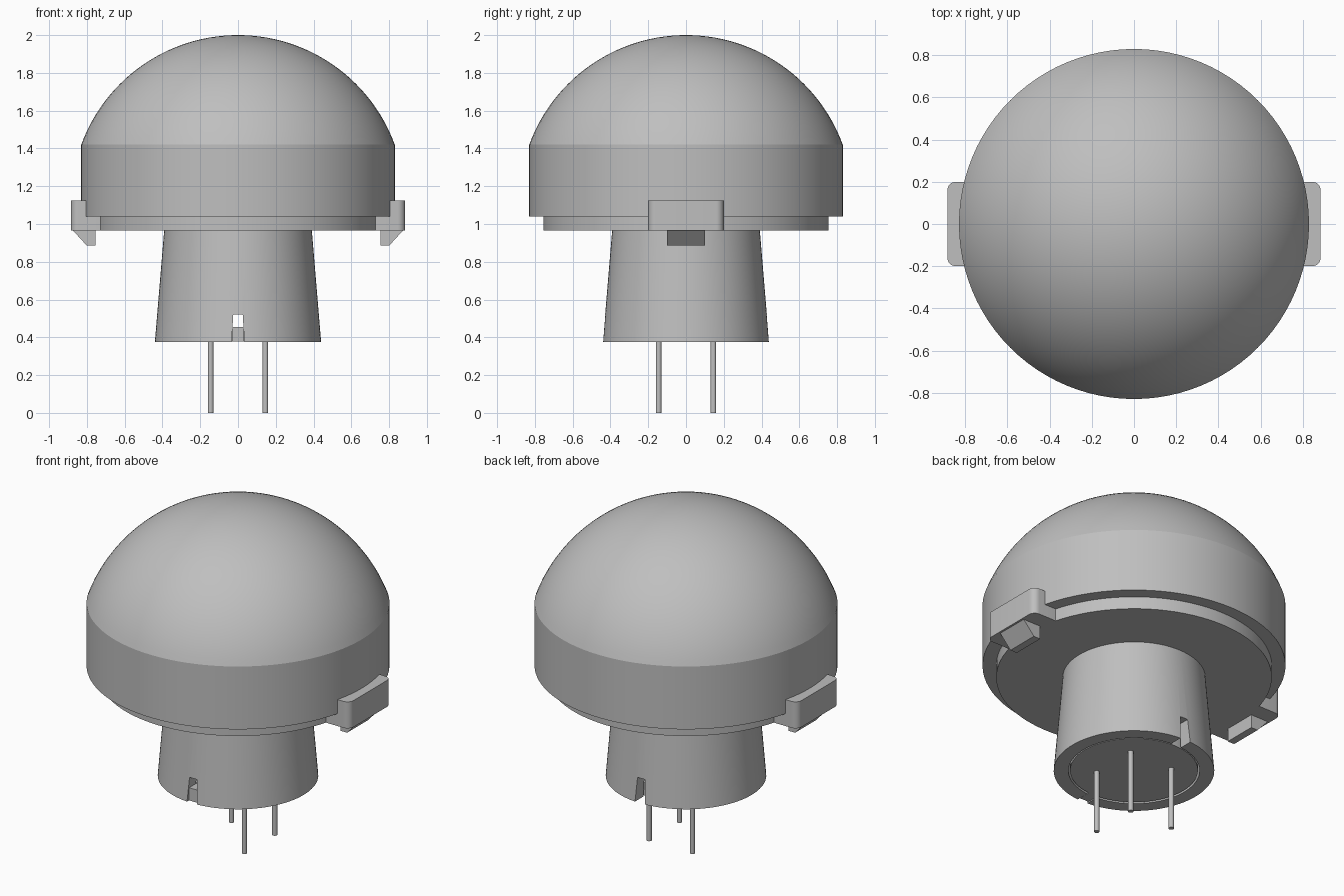
import bpy, bmesh, math
from mathutils import Vector

cube = bpy.data.objects.get("Cube")
if cube:
    bpy.data.objects.remove(cube, do_unlink=True)

grey = bpy.data.materials.new("light_grey_plastic")
grey.use_nodes = True
COLOUR = (0.52, 0.52, 0.52, 1)
grey.diffuse_color = COLOUR
grey.node_tree.nodes["Principled BSDF"].inputs["Base Color"].default_value = COLOUR


def finish(name, bm, angle=12):
    """Turn a bmesh into a shaded, coloured object."""
    bmesh.ops.remove_doubles(bm, verts=bm.verts, dist=1e-5)
    bmesh.ops.recalc_face_normals(bm, faces=bm.faces)
    mesh = bpy.data.meshes.new(name)
    bm.to_mesh(mesh)
    bm.free()
    mesh.materials.append(grey)
    ob = bpy.data.objects.new(name, mesh)
    bpy.context.collection.objects.link(ob)
    smooth(ob, angle)
    return ob


def smooth(ob, angle=12):
    bpy.ops.object.select_all(action='DESELECT')
    ob.select_set(True)
    bpy.context.view_layer.objects.active = ob
    bpy.ops.object.shade_smooth_by_angle(angle=math.radians(angle))


def lathe(name, profile, steps=96, closed=False, centre=(0, 0), angle=12):
    """Revolve (radius, z) points around a vertical axis."""
    bm = bmesh.new()
    cx, cy = centre
    vs = [bm.verts.new((cx + r, cy, z)) for r, z in profile]
    pairs = list(zip(vs, vs[1:])) + ([(vs[-1], vs[0])] if closed else [])
    edges = [bm.edges.new(p) for p in pairs]
    bmesh.ops.spin(bm, geom=vs + edges, cent=(cx, cy, 0), axis=(0, 0, 1),
                   angle=math.tau, steps=steps, use_duplicate=False)
    return finish(name, bm, angle)


def prism(name, points, push, angle=12):
    """Extrude a flat outline along a vector."""
    bm = bmesh.new()
    face = bm.faces.new([bm.verts.new(p) for p in points])
    out = bmesh.ops.extrude_face_region(bm, geom=[face], use_keep_orig=True)
    moved = [g for g in out["geom"] if isinstance(g, bmesh.types.BMVert)]
    bmesh.ops.translate(bm, verts=moved, vec=Vector(push))
    return finish(name, bm, angle)


# Domed lens: straight skirt topped by a spherical cap
SKIRT_R, SKIRT_TOP, TOP = 0.83, 1.42, 2.0
cap_h = TOP - SKIRT_TOP
R = (SKIRT_R ** 2 + cap_h ** 2) / (2 * cap_h)
start = math.asin((SKIRT_TOP - (TOP - R)) / R)
RINGS = 28
dome = [(0, 1.04), (SKIRT_R, 1.04)]
for i in range(RINGS):
    a = start + (math.pi / 2 - start) * i / RINGS
    dome.append((R * math.cos(a), TOP - R + R * math.sin(a)))
dome.append((0, TOP))
lathe("dome_lens", dome)

# Flange below the lens
lathe("base_flange", [(0, 0.965), (0.755, 0.965), (0.755, 1.05), (0, 1.05)])

# Hollow tapered stem with a notch through front and back
stem = lathe("stem", [(0.36, 0.375), (0.44, 0.375), (0.39, 0.975), (0.36, 0.975)], closed=True)
cutter = prism("notch_cutter", [(-0.039, -0.6, 0.3), (0.039, -0.6, 0.3),
                                (0.025, -0.6, 0.52), (-0.025, -0.6, 0.52)], (0, 1.2, 0))
cutter.hide_render = True
cut = stem.modifiers.new("notch", 'BOOLEAN')
cut.operation = 'DIFFERENCE'
cut.solver = 'EXACT'
cut.object = cutter
bpy.context.view_layer.objects.active = stem
bpy.ops.object.modifier_apply(modifier=cut.name)
bpy.data.objects.remove(cutter, do_unlink=True)
smooth(stem)

# Sensor disc seated in the stem, with its locating tab in the front notch
lathe("sensor_disc", [(0, 0.378), (0.35, 0.378), (0.35, 0.455), (0, 0.455)])
prism("sensor_tab", [(-0.03, -0.425, 0.378), (0.03, -0.425, 0.378),
                     (0.03, -0.425, 0.455), (-0.03, -0.425, 0.455)], (0, 0.1, 0))

# Three contact pins
for i, (sx, sy) in enumerate([(1, -1), (1, 1), (-1, 1)]):
    lathe(f"pin_{i + 1}", [(0, 0), (0.015, 0), (0.015, 0.40), (0, 0.40)],
          steps=16, centre=(sx * 0.145, sy * 0.145), angle=40)

# Side clips: plate with rounded outer corners and a hook underneath
RAD = 0.04
for side, s in (("left", 1), ("right", -1)):
    outline = [(s * 0.7, -0.2, 0.965)]
    for cy, a0 in ((-0.2 + RAD, -90), (0.2 - RAD, 0)):
        for k in range(9):
            a = math.radians(a0 + 90 * k / 8)
            outline.append((s * (0.885 - RAD + RAD * math.cos(a)), cy + RAD * math.sin(a), 0.965))
    outline.append((s * 0.7, 0.2, 0.965))
    prism(f"{side}_clip_plate", outline, (0, 0, 0.16), 30)
    hook = [(0.755, 0.97), (0.755, 0.885), (0.80, 0.885), (0.873, 0.965), (0.873, 0.97)]
    prism(f"{side}_clip_hook", [(s * x, -0.1, z) for x, z in hook], (0, 0.2, 0))
